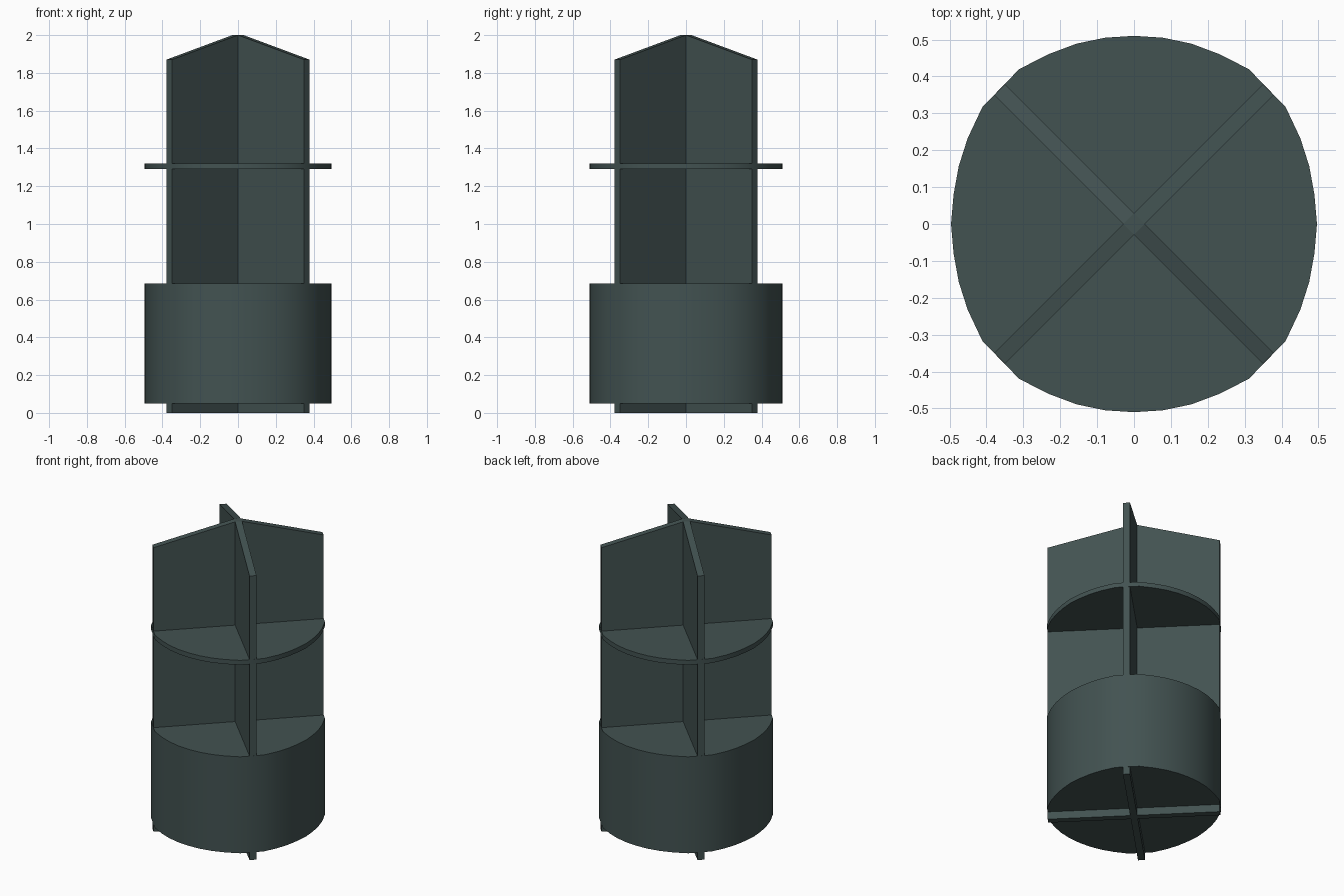
import bpy, math
from mathutils import Matrix

if "Cube" in bpy.data.objects:
    bpy.data.objects.remove(bpy.data.objects["Cube"])

slate = bpy.data.materials.new("dark_slate")
slate.diffuse_color = (0.055, 0.085, 0.083, 1)
slate.use_nodes = True
slate.node_tree.nodes["Principled BSDF"].inputs["Base Color"].default_value = slate.diffuse_color


def prism(name, profile, depth, matrix, smooth=False):
    """Extrude a closed 2D profile along local z, from 0 to depth."""
    n = len(profile)
    verts = [matrix @ Matrix.Translation((x, y, z)).translation
             for z in (0, depth) for x, y in profile]
    faces = [list(range(n))[::-1], list(range(n, 2 * n))]
    faces += [[i, (i + 1) % n, n + (i + 1) % n, n + i] for i in range(n)]
    mesh = bpy.data.meshes.new(name)
    mesh.from_pydata(verts, [], faces)
    mesh.materials.append(slate)
    obj = bpy.data.objects.new(name, mesh)
    bpy.context.collection.objects.link(obj)
    if smooth:
        bpy.context.view_layer.objects.active = obj
        obj.select_set(True)
        bpy.ops.object.shade_smooth_by_angle(angle=math.radians(30))
        obj.select_set(False)
    return obj


# Crossed diagonal plates with a gabled top
half, t = 0.515, 0.042
gable = [(-half, 0), (half, 0), (half, 1.87), (0.021, 2.0), (-0.021, 2.0), (-half, 1.87)]
for name, angle in (("plate_a", 45), ("plate_b", -45)):
    m = (Matrix.Rotation(math.radians(angle), 4, 'Z')
         @ Matrix.Rotation(math.radians(90), 4, 'X')
         @ Matrix.Translation((0, 0, -t / 2)))
    prism(name, gable, t, m)

# Slightly oval outline: one quarter, mirrored to all four
quarter = [(0.496, 0), (0.489, 0.08), (0.475, 0.157), (0.451, 0.232), (0.411, 0.317),
           (0.311, 0.42), (0.23, 0.461), (0.155, 0.489), (0.078, 0.505), (0, 0.51)]
upper = quarter + [(-x, y) for x, y in quarter[-2::-1]]
outline = upper + [(x, -y) for x, y in upper[-2:0:-1]]

# Solid drum and thin shelf
prism("drum", outline, 0.635, Matrix.Translation((0, 0, 0.05)), smooth=True)
prism("shelf", outline, 0.03, Matrix.Translation((0, 0, 1.29)), smooth=True)
